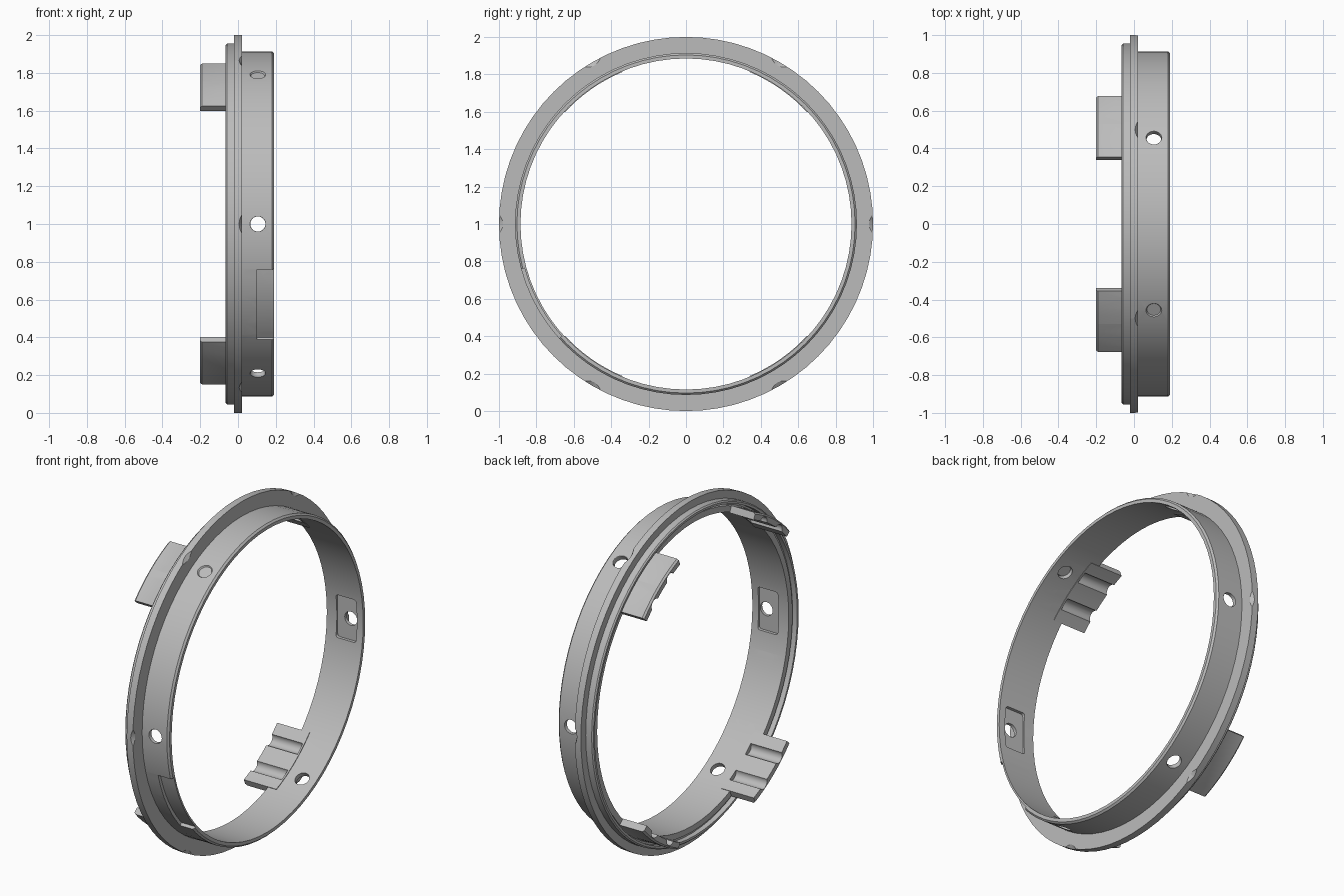
import bpy, bmesh
from math import radians, cos, sin
from mathutils import Matrix, Vector

cube = bpy.data.objects.get("Cube")
if cube:
    bpy.data.objects.remove(cube, do_unlink=True)

grey = bpy.data.materials.new("plain_grey")
grey.use_nodes = True
grey.diffuse_color = (0.5, 0.5, 0.5, 1)
grey.node_tree.nodes["Principled BSDF"].inputs["Base Color"].default_value = (0.5, 0.5, 0.5, 1)


def finish(bm, name):
    bmesh.ops.recalc_face_normals(bm, faces=bm.faces)
    mesh = bpy.data.meshes.new(name)
    bm.to_mesh(mesh)
    bm.free()
    mesh.materials.append(grey)
    ob = bpy.data.objects.new(name, mesh)
    bpy.context.collection.objects.link(ob)
    return ob


def sweep(name, profile, start, end, steps):
    """Turn an (x, radius) outline about the ring axis; a full turn closes on itself."""
    bm = bmesh.new()
    full = end - start >= 360
    rows = []
    for i in range(steps if full else steps + 1):
        a = radians(start + (end - start) * i / steps)
        rows.append([bm.verts.new((x, r * cos(a), 1 + r * sin(a))) for x, r in profile])
    n = len(profile)
    for i in range(steps):
        p, q = rows[i], rows[(i + 1) % len(rows)]
        for j in range(n):
            k = (j + 1) % n
            bm.faces.new((p[j], p[k], q[k], q[j]))
    if not full:
        bm.faces.new(rows[0])
        bm.faces.new(rows[-1])
    return finish(bm, name)


def radial(angle, x, r):
    """Frame whose z axis points outward at the given angle."""
    a = radians(angle)
    return (Matrix.Translation((x, r * cos(a), 1 + r * sin(a)))
            @ Matrix.Rotation(a - radians(90), 4, 'X'))


def cone(name, frame, r1, r2, depth, segments=32):
    bm = bmesh.new()
    bmesh.ops.create_cone(bm, cap_ends=True, segments=segments, radius1=r1,
                          radius2=r2, depth=depth, matrix=frame)
    return finish(bm, name)


def block(name, frame, size, corner):
    """Box with its four radial edges rounded."""
    bm = bmesh.new()
    bmesh.ops.create_cube(bm, size=1, matrix=Matrix.Diagonal((*size, 1)))
    edges = [e for e in bm.edges
             if abs((e.verts[0].co - e.verts[1].co).normalized().z) > 0.9]
    bmesh.ops.bevel(bm, geom=edges, offset=corner, segments=5, profile=0.5,
                    affect='EDGES')
    bm.transform(frame)
    return finish(bm, name)


def combine(target, tool, operation='DIFFERENCE'):
    tool.hide_render = True
    mod = target.modifiers.new("combine", 'BOOLEAN')
    mod.operation = operation
    mod.solver = 'EXACT'
    mod.object = tool
    bpy.context.view_layer.objects.active = target
    bpy.ops.object.modifier_apply(modifier=mod.name)
    bpy.data.objects.remove(tool, do_unlink=True)


# Ring with flange, stepped seat and thin collar
INNER = 0.885
ring = sweep("adapter_ring", [
    (-0.045, INNER), (-0.045, 0.92), (-0.035, 0.925), (-0.035, 0.935),
    (-0.065, 0.935), (-0.065, 0.948), (-0.058, 0.955), (-0.02, 0.955),
    (-0.02, 1.0), (0.02, 1.0), (0.02, 0.914), (0.18, 0.914),
    (0.19, 0.904), (0.19, INNER)], 0, 360, 72)

# Four clip tabs on the mounting side, each with two channels
tab_angles = (55, 125, 235, 305)
for a in tab_angles:
    tab = sweep("clip_tab", [
        (-0.2, 0.881), (-0.2, 0.912), (-0.19, 0.921), (-0.03, 0.921),
        (0.01, 0.9), (0.01, 0.881)], a - 12.3, a + 12.3, 8)
    combine(ring, tab, 'UNION')
for a in tab_angles:
    for side in (-5.6, 5.6):
        frame = radial(a + side, -0.13, 0.873) @ Matrix.Rotation(radians(90), 4, 'Y')
        combine(ring, cone("channel_cutter", frame, 0.035, 0.035, 0.26, 20))

# Flat pockets behind the two level holes
for a in (0, 180):
    combine(ring, block("pocket_cutter", radial(a, 0.085, 0.843), (0.13, 0.25, 0.1), 0.015))

# Six screw holes with countersinks that bite into the flange
for a in range(0, 360, 60):
    combine(ring, cone("hole_cutter", radial(a, 0.105, 0.9), 0.04, 0.04, 0.2))
    combine(ring, cone("countersink_cutter", radial(a, 0.105, 0.965), 0.036, 0.116, 0.12))

# Side window and the recessed strip beside it
combine(ring, block("window_cutter", radial(208.7, 0.08, 0.9), (0.1, 0.417, 0.2), 0.03))
combine(ring, sweep("strip_cutter", [(0.1, 0.895), (0.1, 0.96), (0.25, 0.96), (0.25, 0.895)],
                    195.3, 222.1, 10))

bpy.ops.object.select_all(action='DESELECT')
ring.select_set(True)
bpy.context.view_layer.objects.active = ring
bpy.ops.object.shade_smooth_by_angle(angle=radians(30))
